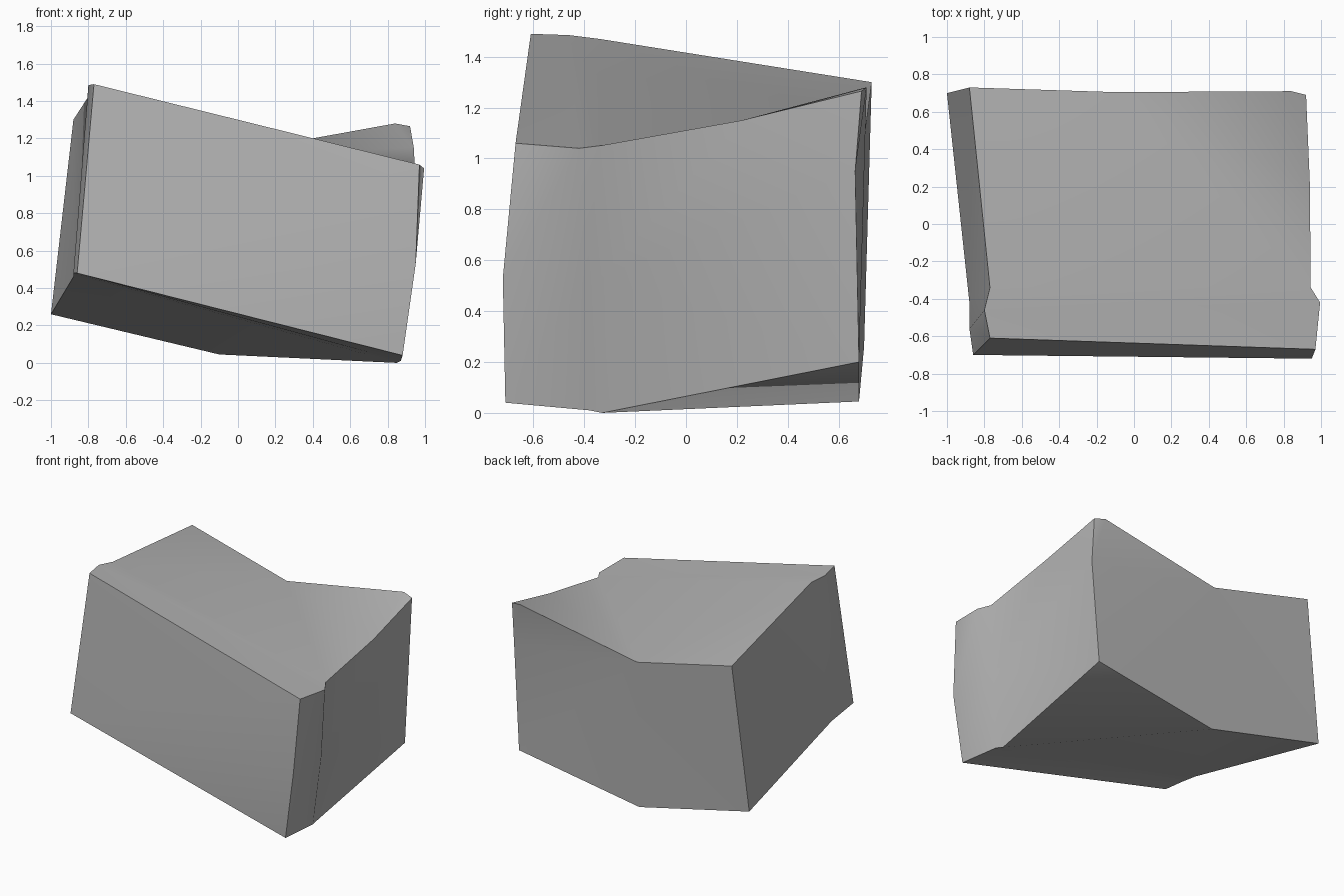
import bpy, bmesh, math

cube = bpy.data.objects.get("Cube")
if cube:
    bpy.data.objects.remove(cube, do_unlink=True)

# Stone colour
stone = bpy.data.materials.new("stone_grey")
stone.use_nodes = True
colour = (0.45, 0.45, 0.45, 1)
stone.diffuse_color = colour
stone.node_tree.nodes["Principled BSDF"].inputs["Base Color"].default_value = colour

bm = bmesh.new()


def ring(*points):
    return [bm.verts.new(p) for p in points]


# Cross-sections: top left, top right, middle right, bottom right, bottom left
front = ring((-.77, -.61, 1.49), (.97, -.67, 1.06), (.95, -.72, .53), (.88, -.71, .04), (-.86, -.70, .48))
ridge = ring((-.80, -.46, 1.485), (.995, -.42, 1.04), (.945, -.39, .53), (.87, -.38, .01), (-.88, -.56, .48))
groove = ring((-.77, -.34, 1.47), (.945, -.34, 1.05), (.92, -.34, .53), (.85, -.33, 0), (-.88, -.42, .46))

# Rear outline with its notched top and raised lower corner
top_left, valley, peak, top_right, mid_right, low_right, low_mid, low_left = ring(
    (-.88, .73, 1.30), (-.10, .705, 1.11), (.84, .71, 1.28), (.92, .69, 1.265),
    (.92, .665, .95), (.87, .68, .2), (-.10, .68, .045), (-1, .70, .26))
rim = bm.verts.new((.94, .22, 1.15))

# Front cap and the two narrow bands behind it
bm.faces.new(front)
for a, b in ((front, ridge), (ridge, groove)):
    for i in range(len(a)):
        j = (i + 1) % len(a)
        bm.faces.new((a[i], a[j], b[j], b[i]))

# Main body
tl, tr, mr, br, bl = groove
for face in (
    (tl, tr, valley, top_left), (tr, rim, valley), (rim, peak, valley), (rim, top_right, peak),
    (tr, mr, mid_right, top_right, rim), (mr, br, low_right, mid_right),
    (br, low_mid, low_right), (br, bl, low_left, low_mid), (bl, tl, top_left, low_left),
    (top_left, valley, low_mid, low_left), (valley, mid_right, low_right, low_mid),
    (valley, peak, top_right, mid_right),
):
    bm.faces.new(face)
bmesh.ops.recalc_face_normals(bm, faces=bm.faces)
bmesh.ops.triangulate(bm, faces=[f for f in bm.faces if len(f.verts) > 3])

mesh = bpy.data.meshes.new("stone_block")
bm.to_mesh(mesh)
bm.free()
mesh.materials.append(stone)
block = bpy.data.objects.new("stone_block", mesh)
bpy.context.collection.objects.link(block)

# Soft faces with crisp corners
bpy.ops.object.select_all(action="DESELECT")
block.select_set(True)
bpy.context.view_layer.objects.active = block
bpy.ops.object.shade_smooth_by_angle(angle=math.radians(40))
